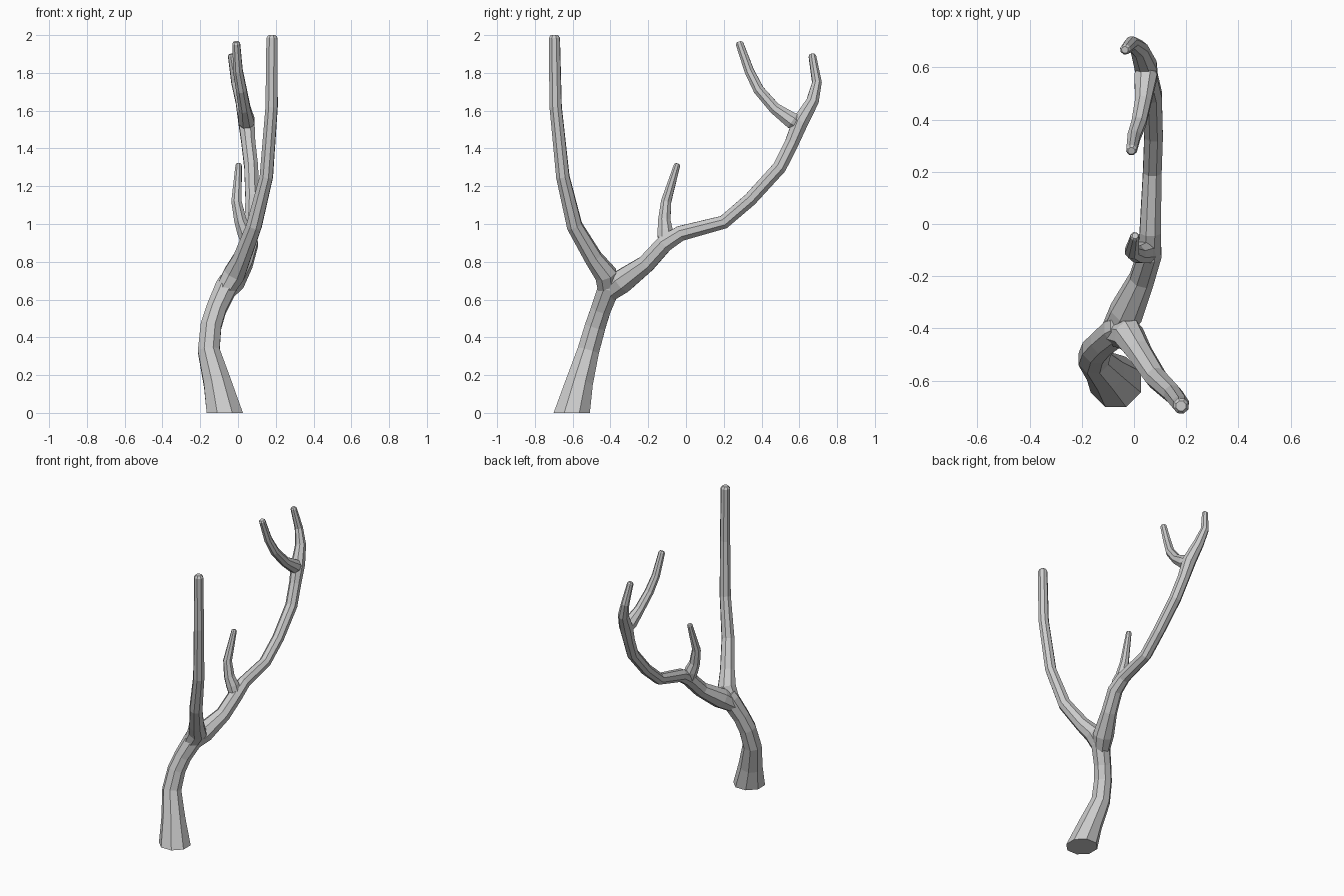
import bpy, bmesh, math
from mathutils import Vector

if "Cube" in bpy.data.objects:
    bpy.data.objects.remove(bpy.data.objects["Cube"])

SIDES = 8


def limb(name, pts, start_dir=None, round_tip=True):
    """Eight-sided tapering tube through (x, y, z, radius) points."""
    P = [Vector(p[:3]) for p in pts]
    R = [p[3] for p in pts]
    n = len(P)
    dirs = []
    for i in range(n):
        a = (P[i] - P[i - 1]).normalized() if i else Vector()
        b = (P[i + 1] - P[i]).normalized() if i < n - 1 else Vector()
        dirs.append((a + b).normalized())
    if start_dir:
        dirs[0] = Vector(start_dir)
    if round_tip:  # small chamfered ring at the tip
        d, r = dirs[-1], R[-1]
        P.append(P[-1].copy())
        P[-2] = P[-1] - d * r * 0.5
        dirs.append(d)
        R.append(r * 0.65)
    bm = bmesh.new()
    rings = []
    side = Vector((1, 0, 0))
    for p, d, r in zip(P, dirs, R):
        side = (side - d * side.dot(d)).normalized()
        up = d.cross(side)
        ring = []
        for k in range(SIDES):
            t = 2 * math.pi * (k + 0.5) / SIDES
            ring.append(bm.verts.new(p + (side * math.cos(t) + up * math.sin(t)) * r * 1.04))
        rings.append(ring)
    for a, b in zip(rings, rings[1:]):
        for k in range(SIDES):
            j = (k + 1) % SIDES
            bm.faces.new((a[k], a[j], b[j], b[k]))
    bm.faces.new(rings[0][::-1])
    bm.faces.new(rings[-1])
    bmesh.ops.recalc_face_normals(bm, faces=bm.faces)
    me = bpy.data.meshes.new(name)
    bm.to_mesh(me)
    bm.free()
    ob = bpy.data.objects.new(name, me)
    bpy.context.collection.objects.link(ob)
    return ob


# Trunk, flared at the foot
trunk = limb("branch", [
    (-0.07, -0.605, 0.0, 0.1), (-0.11, -0.565, 0.16, 0.075),
    (-0.155, -0.517, 0.33, 0.06), (-0.143, -0.48, 0.46, 0.057),
    (-0.115, -0.45, 0.55, 0.055), (-0.06, -0.405, 0.67, 0.06),
    (-0.045, -0.395, 0.71, 0.05)], start_dir=(0, 0, 1), round_tip=False)

# Tall upright limb
tall = limb("tall_limb", [
    (-0.075, -0.415, 0.64, 0.05), (-0.02, -0.425, 0.735, 0.06),
    (0.02, -0.49, 0.82, 0.048), (0.085, -0.59, 0.99, 0.042),
    (0.15, -0.652, 1.25, 0.036), (0.178, -0.69, 1.62, 0.033),
    (0.18, -0.697, 2.0, 0.03)])

# Long sweeping limb that ends in the rear fork
sweep = limb("sweeping_limb", [
    (-0.08, -0.42, 0.63, 0.05), (-0.03, -0.34, 0.695, 0.065),
    (0.03, -0.21, 0.79, 0.049), (0.06, -0.115, 0.895, 0.047),
    (0.062, -0.03, 0.95, 0.042), (0.07, 0.2, 1.01, 0.037),
    (0.075, 0.34, 1.13, 0.037), (0.07, 0.495, 1.30, 0.038),
    (0.055, 0.56, 1.43, 0.038), (0.045, 0.605, 1.54, 0.044),
    (0.02, 0.67, 1.65, 0.034), (-0.01, 0.693, 1.75, 0.026),
    (-0.035, 0.667, 1.9, 0.02)])

# Front prong of the fork
prong = limb("fork_prong", [
    (0.045, 0.6, 1.52, 0.03), (0.045, 0.565, 1.545, 0.045),
    (0.035, 0.47, 1.612, 0.032), (0.018, 0.385, 1.71, 0.029),
    (0.0, 0.335, 1.81, 0.026), (-0.01, 0.28, 1.965, 0.021)])

# Short twig
twig = limb("twig", [
    (0.055, -0.11, 0.90, 0.04), (0.035, -0.11, 0.96, 0.042),
    (0.012, -0.115, 1.02, 0.034), (-0.008, -0.105, 1.12, 0.028),
    (0.004, -0.045, 1.32, 0.017)])

# Merge all limbs into one skin
bpy.context.view_layer.objects.active = trunk
for part in (tall, sweep, prong, twig):
    m = trunk.modifiers.new("join", 'BOOLEAN')
    m.operation = 'UNION'
    m.solver = 'EXACT'
    m.object = part
    bpy.ops.object.modifier_apply(modifier=m.name)
    bpy.data.objects.remove(part)
